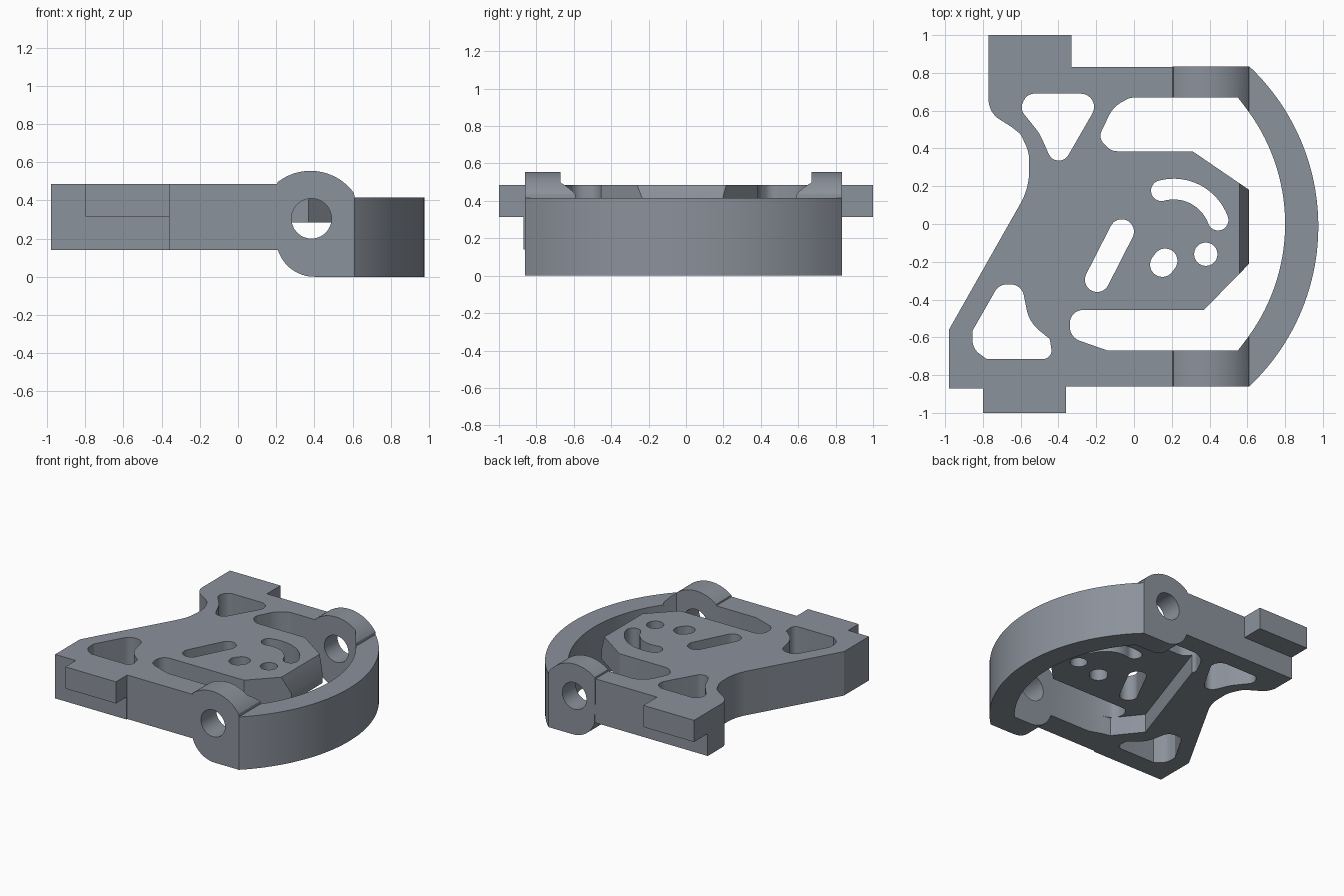
import bpy, bmesh
from math import sin, cos, tan, radians, pi, atan2
from mathutils import Vector

if "Cube" in bpy.data.objects:
    bpy.data.objects.remove(bpy.data.objects["Cube"])


def prism(name, pts, lo, hi, axis='z'):
    """Extrude a 2D outline along z (xy outline) or y (xz outline)."""
    bm = bmesh.new()
    verts = [bm.verts.new((p[0], p[1], lo) if axis == 'z' else (p[0], lo, p[1])) for p in pts]
    face = bm.faces.new(verts)
    ext = bmesh.ops.extrude_face_region(bm, geom=[face])
    d = (0, 0, hi - lo) if axis == 'z' else (0, hi - lo, 0)
    bmesh.ops.translate(bm, vec=d, verts=[v for v in ext['geom'] if isinstance(v, bmesh.types.BMVert)])
    bmesh.ops.recalc_face_normals(bm, faces=bm.faces)
    me = bpy.data.meshes.new(name)
    bm.to_mesh(me)
    bm.free()
    me.materials.append(metal)
    ob = bpy.data.objects.new(name, me)
    bpy.context.collection.objects.link(ob)
    return ob


def combine(target, other, op):
    """Apply a boolean and remove the helper."""
    m = target.modifiers.new('bool', 'BOOLEAN')
    m.object, m.operation, m.solver = other, op, 'EXACT'
    bpy.context.view_layer.objects.active = target
    bpy.ops.object.modifier_apply(modifier=m.name)
    bpy.data.objects.remove(other, do_unlink=True)


def arc(cx, cy, r, a0, a1, n=16):
    return [(cx + r * cos(radians(a0 + (a1 - a0) * i / n)),
             cy + r * sin(radians(a0 + (a1 - a0) * i / n))) for i in range(n + 1)]


def bow(p, q, h, n=40):
    """Arc from p to q (same x) bulging towards +x by h."""
    half = abs(q[1] - p[1]) / 2
    r = (half * half + h * h) / (2 * h)
    a = atan2(half, r - h) * 180 / pi
    s = 1 if q[1] > p[1] else -1
    return arc(p[0] + h - r, (p[1] + q[1]) / 2, r, -s * a, s * a, n)


def rounded(corners, n=8):
    """Polygon from (x, y[, radius]) corners with true fillets."""
    out = []
    for i, c in enumerate(corners):
        p = Vector(c[:2])
        if len(c) < 3:
            out.append(tuple(p))
            continue
        a, b = Vector(corners[i - 1][:2]) - p, Vector(corners[(i + 1) % len(corners)][:2]) - p
        half = a.angle(b) / 2
        t = min(c[2] / tan(half), .49 * a.length, .49 * b.length)
        r = t * tan(half)
        a.normalize()
        b.normalize()
        o = p + (a + b).normalized() * (r / sin(half))
        u, v = p + a * t - o, p + b * t - o
        turn = pi - 2 * half
        for k in range(n + 1):
            w = (u * sin(turn * (1 - k / n)) + v * sin(turn * k / n)) / sin(turn)
            out.append(tuple(o + w))
    return out


def capsule(x0, y0, x1, y1, r):
    a = atan2(y1 - y0, x1 - x0) * 180 / pi
    return arc(x0, y0, r, a + 90, a + 270) + arc(x1, y1, r, a - 90, a + 90)


# Dark blue-grey metal
metal = bpy.data.materials.new('dark_metal')
metal.diffuse_color = (.26, .287, .33, 1)
metal.use_nodes = True
metal.node_tree.nodes["Principled BSDF"].inputs["Base Color"].default_value = metal.diffuse_color

# Main plate with side rails and central island
plate = prism('bracket', rounded([
    (-.77, .83), (-.77, .59, .22), (-.65, .515, .03), (-.60, .475, .05), (-.555, .38, .2), (-.555, .19, .35),
    (-.98, -.56), (-.98, -.87), (-.36, -.87), (-.36, -.86), (.3, -.86), (.3, -.67),
    (-.14, -.67), (-.34, -.60, .08), (-.34, -.455, .085), (.37, -.455), (.61, -.21),
    (.61, .18), (.31, .385), (-.12, .385, .08), (-.19, .455, .06), (-.11, .62, .16),
    (-.02, .67, .1), (.3, .67), (.3, .83)]), .14, .485)

# Underside recess below the island, and sloped island end
combine(plate, prism('recess', [(-.17, .44), (-.46, -.42), (-.3, -.62), (-.14, -.66), (.7, -.66),
                                (.7, .65), (0, .65), (-.1, .6)], 0, .285), 'DIFFERENCE')
combine(plate, prism('end_chamfer', [(.556, .495), (.615, .337), (.66, .337), (.66, .495)],
                     -.4, .4, 'y'), 'DIFFERENCE')

# Through openings in the plate
openings = [
    rounded([(-.565, .69, .06), (-.16, .69, .07), (-.405, .265, .07), (-.5, .48, .25), (-.605, .61, .06)]),
    rounded([(-.855, -.565), (-.855, -.66, .15), (-.78, -.715), (-.43, -.715, .07), (-.445, -.61, .02),
             (-.555, -.52, .25), (-.595, -.32, .07), (-.715, -.32, .07)]),
    capsule(-.195, -.295, -.065, -.04, .065),
    capsule(.15, -.215, .165, -.195, .065),
    arc(.38, -.16, .062, 0, 345, 23),
    arc(.21, -.065, .305, 105, 20) + arc(.445, .0205, .055, 20, -160)[1:-1]
    + arc(.21, -.065, .195, 20, 105) + arc(.145, .1765, .055, 285, 105)[1:-1],
]
for pts in openings:
    combine(plate, prism('opening', pts, .05, .6), 'DIFFERENCE')

# Mounting tabs on both sides
combine(plate, prism('back_tab', [(-.77, .75), (-.33, .75), (-.33, 1), (-.77, 1)], .315, .485), 'UNION')
combine(plate, prism('front_tab', [(-.8, -.8), (-.8, -1), (-.36, -1), (-.36, -.8)], .315, .485), 'UNION')

# Pivot bosses: rounded side profile, trimmed at the inner corner
boss_profile = (arc(.4, .2, .2, 197, 270) + [(.61, 0)] + arc(.38, .275, .28, 32, 131.5, 28)[:-1]
                + [(.205, .485)])
boss_profile = [(min(x, .61), z) for x, z in boss_profile]
for s, outer in ((1, .835), (-1, -.86)):
    boss = prism('boss', boss_profile, s * .56, outer, 'y')
    combine(boss, prism('trim', [(.1, s * .5), (.65, s * .5), (.65, s * .537), (.55, s * .67), (.1, s * .67)],
                        -.1, .7), 'DIFFERENCE')
    combine(plate, boss, 'UNION')

# Curved bow joining the bosses
outer = bow((.61, -.86), (.61, .835), .366)
inner = bow((.61, .59), (.61, -.59), .19)
combine(plate, prism('bow', outer + [(.58, .835), (.58, .64)] + inner + [(.58, -.64), (.58, -.86)],
                     0, .415), 'UNION')

# Pivot holes through each boss
for lo, hi in ((.5, .95), (-.95, -.5)):
    combine(plate, prism('pivot_hole', arc(.385, .305, .105, 0, 350, 35), lo, hi, 'y'), 'DIFFERENCE')

plate.select_set(True)
bpy.context.view_layer.objects.active = plate
bpy.ops.object.shade_smooth_by_angle(angle=radians(25))
